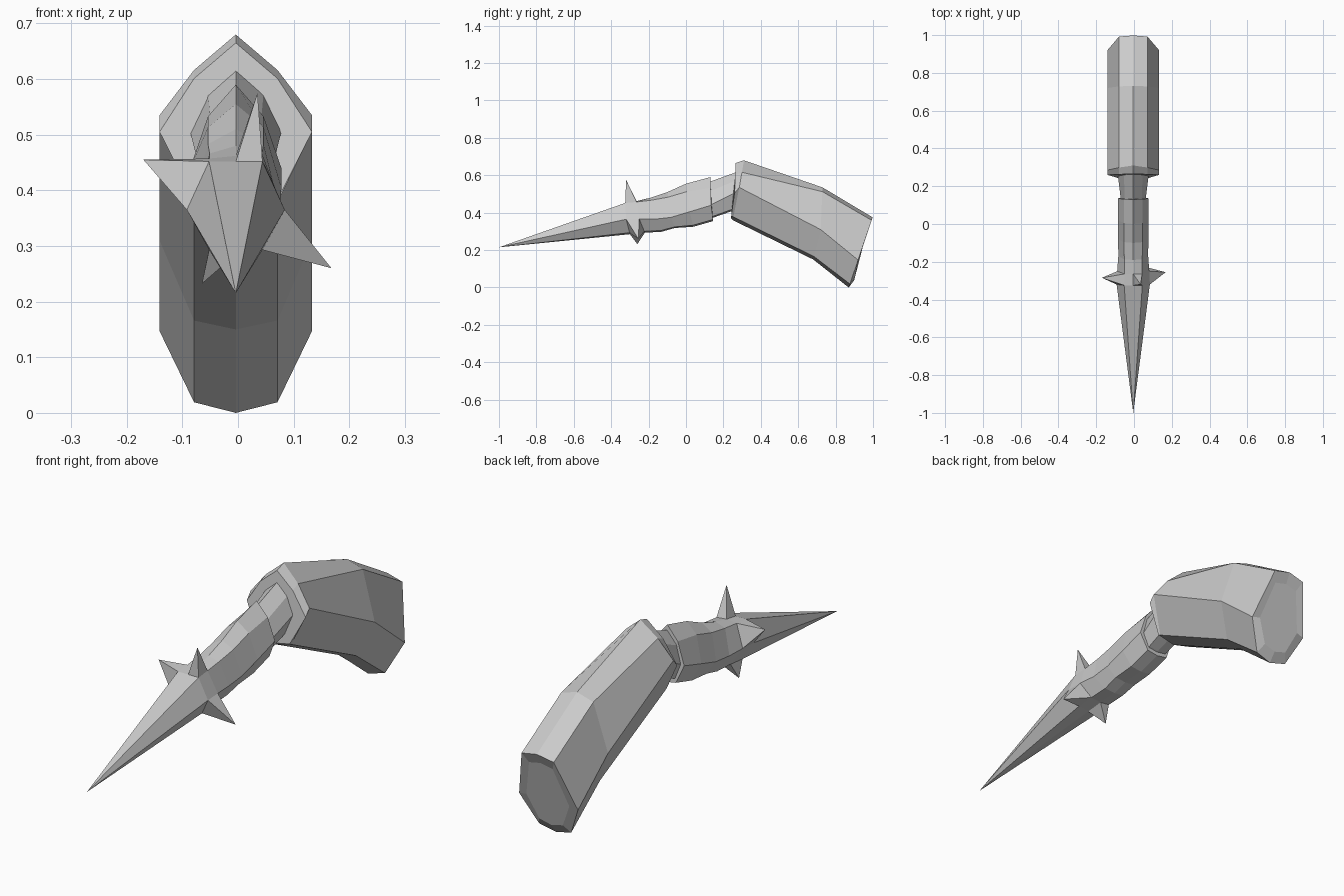
import bpy
import bmesh
from mathutils import Vector

default_cube = bpy.data.objects.get("Cube")
if default_cube:
    bpy.data.objects.remove(default_cube, do_unlink=True)

# One flat grey for the whole tool
grey = bpy.data.materials.new("plain_grey")
grey.use_nodes = True
grey.diffuse_color = (0.6, 0.6, 0.6, 1)
grey.node_tree.nodes["Principled BSDF"].inputs["Base Color"].default_value = grey.diffuse_color

CENTRE_X = -0.004


def octagon(top, mid, bottom, shoulder, side, up=0.9, down=0.9):
    """Eight points: ridge, shoulders, sides, lower shoulders, keel. Pairs are (y, z)."""
    top, mid, bottom = Vector(top), Vector(mid), Vector(bottom)
    half = [(0, top), (shoulder, mid.lerp(top, up)), (side, mid),
            (shoulder, mid.lerp(bottom, down)), (0, bottom)]
    loop = half + [(-x, p) for x, p in reversed(half[1:4])]
    return [Vector((CENTRE_X + x, p.x, p.y)) for x, p in loop]


def loft(name, sections, thorn_band=None, thorns=()):
    """Skin octagons; optionally pull facets of one band out to thorn tips."""
    bm = bmesh.new()
    rings = [[bm.verts.new(p) for p in octagon(*s)] for s in sections]
    bands = []
    for a, b in zip(rings, rings[1:]):
        bands.append([bm.faces.new((a[i], a[(i + 1) % 8], b[(i + 1) % 8], b[i]))
                      for i in range(8)])
    bm.faces.new(rings[0])
    bm.faces.new(rings[-1])
    for facet, tip in thorns:
        poked = bmesh.ops.poke(bm, faces=[bands[thorn_band][facet]])
        poked["verts"][0].co = tip
    bmesh.ops.remove_doubles(bm, verts=bm.verts[:], dist=0.0005)
    bmesh.ops.recalc_face_normals(bm, faces=bm.faces[:])
    mesh = bpy.data.meshes.new(name)
    bm.to_mesh(mesh)
    bm.free()
    mesh.materials.append(grey)
    obj = bpy.data.objects.new(name, mesh)
    bpy.context.collection.objects.link(obj)
    return obj


# Heavy bent handle with bevelled rim and inset end cap
loft("handle", [
    ((0.265, 0.665), (0.26, 0.505), (0.24, 0.37), 0.075, 0.137, 0.6),
    ((0.31, 0.68), (0.285, 0.535), (0.25, 0.36), 0.075, 0.137, 0.56),
    ((0.73, 0.535), (0.72, 0.31), (0.68, 0.15), 0.075, 0.137),
    ((0.998, 0.375), (0.92, 0.147), (0.87, 0.0), 0.075, 0.137, 0.93, 0.87),
    ((0.975, 0.33), (0.925, 0.155), (0.9, 0.04), 0.055, 0.1, 0.93, 0.87),
])

# Narrow neck joining shaft and handle
loft("neck", [
    ((0.1, 0.555), (0.1, 0.43), (0.1, 0.36), 0.045, 0.065, 0.6),
    ((0.14, 0.57), (0.14, 0.445), (0.15, 0.375), 0.045, 0.067, 0.6),
    ((0.27, 0.617), (0.27, 0.51), (0.25, 0.41), 0.05, 0.083, 0.6),
])

# Faceted shaft ending in a long point, with a crown of four thorns
loft("shaft", [
    ((0.13, 0.59), (0.135, 0.44), (0.145, 0.355), 0.05, 0.082, 0.62),
    ((0.0, 0.555), (0.02, 0.405), (0.04, 0.325), 0.05, 0.082, 0.72),
    ((-0.1, 0.51), (-0.08, 0.375), (-0.06, 0.318), 0.05, 0.08, 0.8),
    ((-0.19, 0.48), (-0.17, 0.365), (-0.13, 0.298), 0.047, 0.079, 0.88),
    ((-0.265, 0.462), (-0.25, 0.367), (-0.22, 0.293), 0.047, 0.085, 0.95),
    ((-0.325, 0.452), (-0.32, 0.365), (-0.3, 0.285), 0.048, 0.088, 1.0),
    ((-1, 0.215), (-1, 0.215), (-1, 0.215), 0, 0),
], thorn_band=4, thorns=[
    (0, (0.035, -0.32, 0.575)),
    (2, (0.168, -0.255, 0.26)),
    (4, (-0.065, -0.26, 0.232)),
    (6, (-0.17, -0.285, 0.455)),
])
